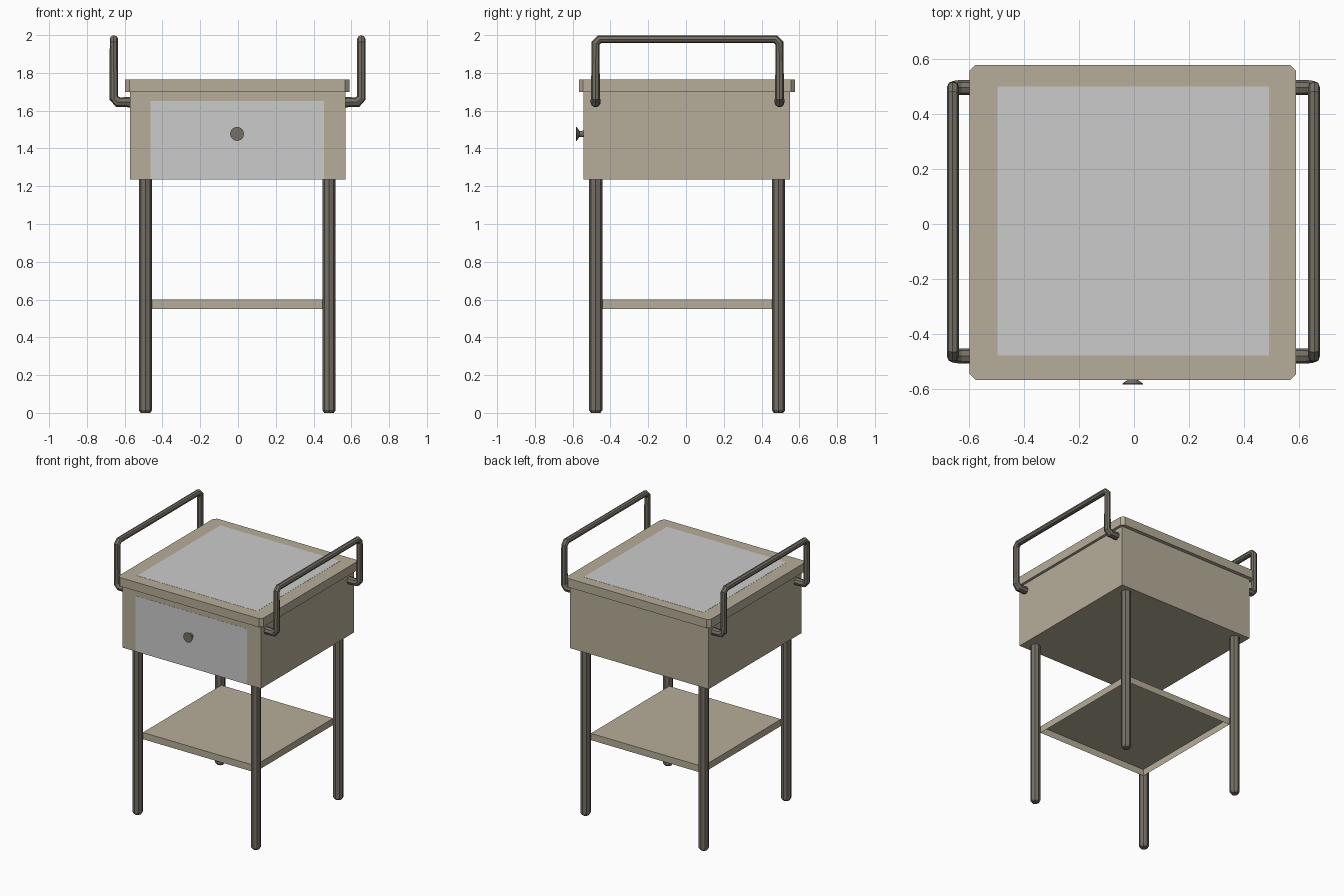
import bpy, bmesh, math
from mathutils import Matrix, Vector

if "Cube" in bpy.data.objects:
    bpy.data.objects.remove(bpy.data.objects["Cube"])


def material(name, rgb):
    m = bpy.data.materials.new(name)
    m.diffuse_color = (*rgb, 1)
    m.use_nodes = True
    m.node_tree.nodes["Principled BSDF"].inputs["Base Color"].default_value = m.diffuse_color
    return m


BEIGE = material("beige_paint", (0.47, 0.42, 0.32))
METAL = material("dark_metal", (0.18, 0.16, 0.13))
CX, CY = -0.004, 0.006          # shared centre of the furniture


def finish(name, bm, mat=None):
    bmesh.ops.recalc_face_normals(bm, faces=bm.faces)
    me = bpy.data.meshes.new(name)
    bm.to_mesh(me)
    bm.free()
    ob = bpy.data.objects.new(name, me)
    bpy.context.collection.objects.link(ob)
    if mat:
        me.materials.append(mat)
    return ob


def box(name, lo, hi, mat=None, chamfer=0, open_bottom=False):
    lo, hi = Vector(lo), Vector(hi)
    bm = bmesh.new()
    bmesh.ops.create_cube(bm, size=1, matrix=Matrix.Translation((lo + hi) / 2)
                          @ Matrix.Diagonal((*(hi - lo), 1)))
    if chamfer:
        uprights = [e for e in bm.edges
                    if abs(e.verts[0].co.z - e.verts[1].co.z) > 1e-4]
        bmesh.ops.bevel(bm, geom=uprights, offset=chamfer, segments=1, affect='EDGES')
    ob = finish(name, bm, mat)
    if open_bottom:
        bm = bmesh.new()
        bm.from_mesh(ob.data)
        bm.faces.ensure_lookup_table()
        low = min(bm.faces, key=lambda f: f.calc_center_median().z)
        bmesh.ops.delete(bm, geom=[low], context='FACES_ONLY')
        bm.to_mesh(ob.data)
        bm.free()
    return ob


def lathe(name, profile, matrix, sides, mat):
    """Revolve (radius, height) pairs around z, cap both ends, then place."""
    bm = bmesh.new()
    rings = [[bm.verts.new((r * math.cos(2 * math.pi * i / sides),
                            r * math.sin(2 * math.pi * i / sides), h))
              for i in range(sides)] for r, h in profile]
    for a, b in zip(rings, rings[1:]):
        for i in range(sides):
            j = (i + 1) % sides
            bm.faces.new((a[i], a[j], b[j], b[i]))
    bm.faces.new(rings[0][::-1])
    bm.faces.new(rings[-1])
    bm.transform(matrix)
    return finish(name, bm, mat)


# Cabinet body, table top and their grey panels
box("cabinet_body", (-0.572, -0.542, 1.236), (0.569, 0.551, 1.70), BEIGE)
box("table_top", (-0.597, -0.566, 1.70), (0.589, 0.578, 1.765), BEIGE, chamfer=0.022)
box("top_inlay", (-0.495, -0.477, 1.763), (0.49, 0.50, 1.766))
box("drawer_front", (-0.463, -0.543, 1.2365), (0.454, -0.54, 1.65))

# Lower shelf, hollow underneath
box("lower_shelf", (CX - 0.46, CY - 0.46, 0.55), (CX + 0.46, CY + 0.46, 0.60),
    BEIGE, open_bottom=True)

# Four round legs with chamfered feet
for fb, sy in (("front", -1), ("back", 1)):
    for lr, sx in (("left", -1), ("right", 1)):
        lathe(f"{fb}_{lr}_leg", [(0.025, 0), (0.035, 0.014), (0.035, 1.24)],
              Matrix.Translation((CX + sx * 0.486, CY + sy * 0.484, 0)), 8, METAL)

# Drawer knob
lathe("drawer_knob", [(0.018, 0), (0.016, 0.012), (0.016, 0.024), (0.037, 0.039), (0.037, 0.043)],
      Matrix.Translation((-0.005, -0.54, 1.477)) @ Matrix.Rotation(math.pi / 2, 4, 'X'),
      12, METAL)


# Bent tube handles on both sides
def handle(name, s):
    x0, x1, y0, y1, z0, z1, c = 0.56, 0.655, -0.479, 0.495, 1.645, 1.979, 0.022
    path = [(x0, y0, z0, 1.25), (x1 - c, y0, z0, 1.25), (x1, y0, z0 + c, 1.1),
            (x1, y0, z1 - c, 1), (x1, y0 + c, z1, 1)]
    path += [(x, y0 + y1 - y, z, r) for x, y, z, r in reversed(path)]
    cu = bpy.data.curves.new(name, 'CURVE')
    cu.dimensions = '3D'
    cu.bevel_depth = 0.022
    cu.bevel_resolution = 2
    cu.use_fill_caps = True
    sp = cu.splines.new('POLY')
    sp.points.add(len(path) - 1)
    for p, (x, y, z, r) in zip(sp.points, path):
        p.co = (s * x - 0.002, y, z, 1)
        p.radius = r
    sp.use_smooth = False
    cu.materials.append(METAL)
    ob = bpy.data.objects.new(name, cu)
    bpy.context.collection.objects.link(ob)
    bpy.ops.object.select_all(action='DESELECT')
    ob.select_set(True)
    bpy.context.view_layer.objects.active = ob
    bpy.ops.object.convert(target='MESH')


handle("left_handle", -1)
handle("right_handle", 1)
